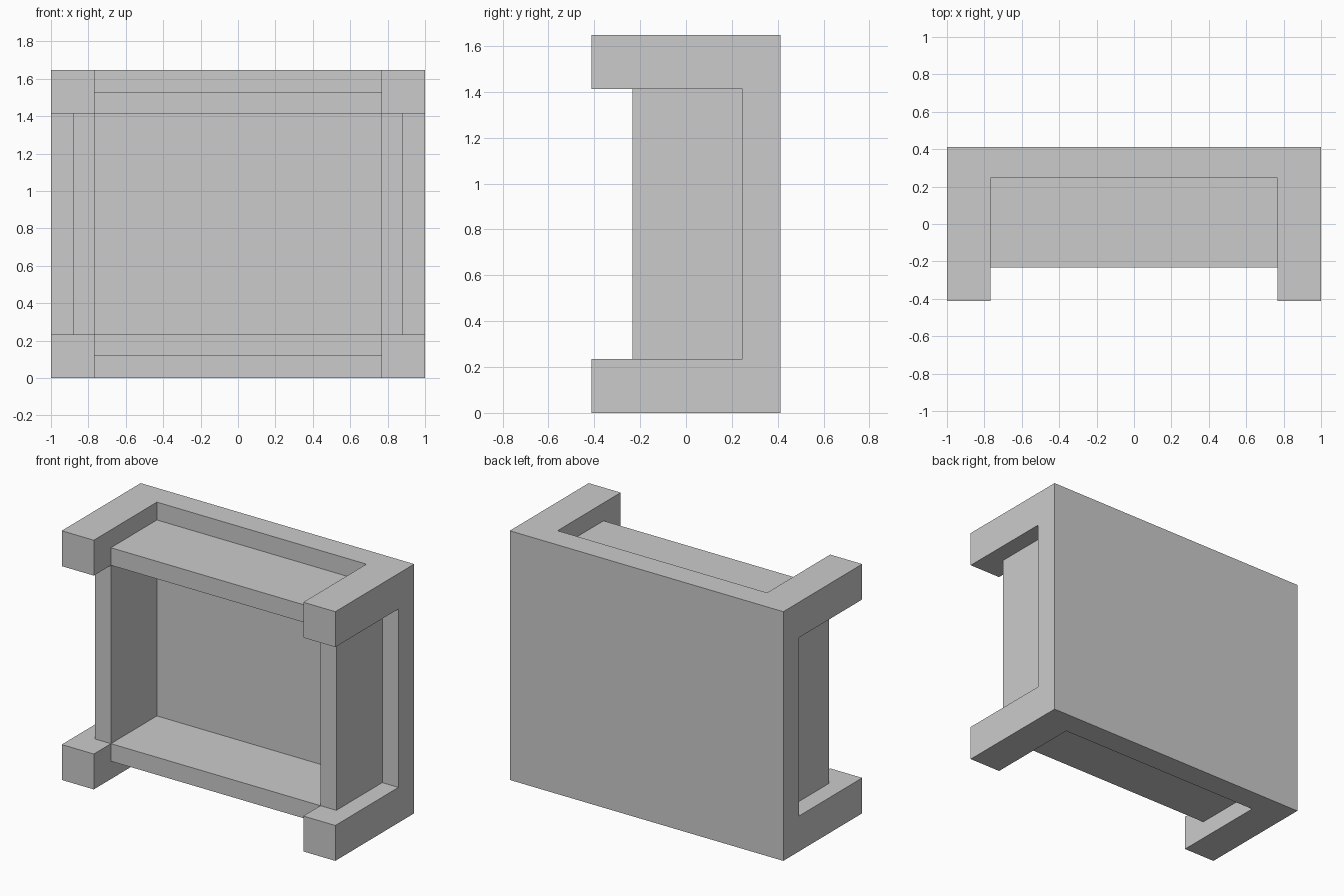
import bpy
import bmesh
from mathutils import Matrix

if "Cube" in bpy.data.objects:
    bpy.data.objects.remove(bpy.data.objects["Cube"])

# Main dimensions
W, D, H = 2.0, 0.824, 1.647      # overall width, depth, height
BLOCK, RIM = 0.234, 0.118        # corner block size, setback of the thin walls
FLOOR_Y, WALL_Y = 0.247, -0.233  # cavity floor and front edge of the thin walls

bm = bmesh.new()


def pull_forward(test, y_from, y_to):
    """Extrude the front faces at y_from whose centre passes test(x, z inset)."""
    faces = []
    for f in bm.faces:
        c = f.calc_center_median()
        if f.normal.y < -0.9 and abs(c.y - y_from) < 1e-4:
            if test(W / 2 - abs(c.x), H / 2 - abs(c.z - H / 2)):
                faces.append(f)
    new = bmesh.ops.extrude_face_region(bm, geom=faces)["geom"]
    bmesh.ops.delete(bm, geom=faces, context="FACES_ONLY")
    verts = [v for v in new if isinstance(v, bmesh.types.BMVert)]
    bmesh.ops.translate(bm, verts=verts, vec=(0, y_to - y_from, 0))
    bm.normal_update()


def is_corner(x, z):
    return x < BLOCK and z < BLOCK


def is_frame(x, z):
    side_wall = RIM < x < BLOCK and z > BLOCK
    level_wall = RIM < z < BLOCK and x > BLOCK
    return is_corner(x, z) or side_wall or level_wall


# Back panel, sliced where blocks and walls begin
thick = D / 2 - FLOOR_Y
bmesh.ops.create_cube(bm, size=1, matrix=(
    Matrix.Translation((0, FLOOR_Y + thick / 2, H / 2))
    @ Matrix.Diagonal((W, thick, H, 1))))
for inset in (RIM, BLOCK):
    for side in (-1, 1):
        for co, no in (((side * (W / 2 - inset), 0, 0), (1, 0, 0)),
                       ((0, 0, H / 2 + side * (H / 2 - inset)), (0, 0, 1))):
            bmesh.ops.bisect_plane(bm, geom=bm.verts[:] + bm.edges[:] + bm.faces[:],
                                   plane_co=co, plane_no=no)
bm.normal_update()

# Thin walls with the corner blocks, then the blocks further forward
pull_forward(is_frame, FLOOR_Y, WALL_Y)
pull_forward(is_corner, WALL_Y, -D / 2)

# Merge the slices into clean flat faces
bmesh.ops.dissolve_limit(bm, angle_limit=0.01, verts=bm.verts[:], edges=bm.edges[:])
bmesh.ops.recalc_face_normals(bm, faces=bm.faces[:])

mesh = bpy.data.meshes.new("open_box_with_corner_blocks")
bm.to_mesh(mesh)
bm.free()
obj = bpy.data.objects.new("open_box_with_corner_blocks", mesh)
bpy.context.collection.objects.link(obj)
